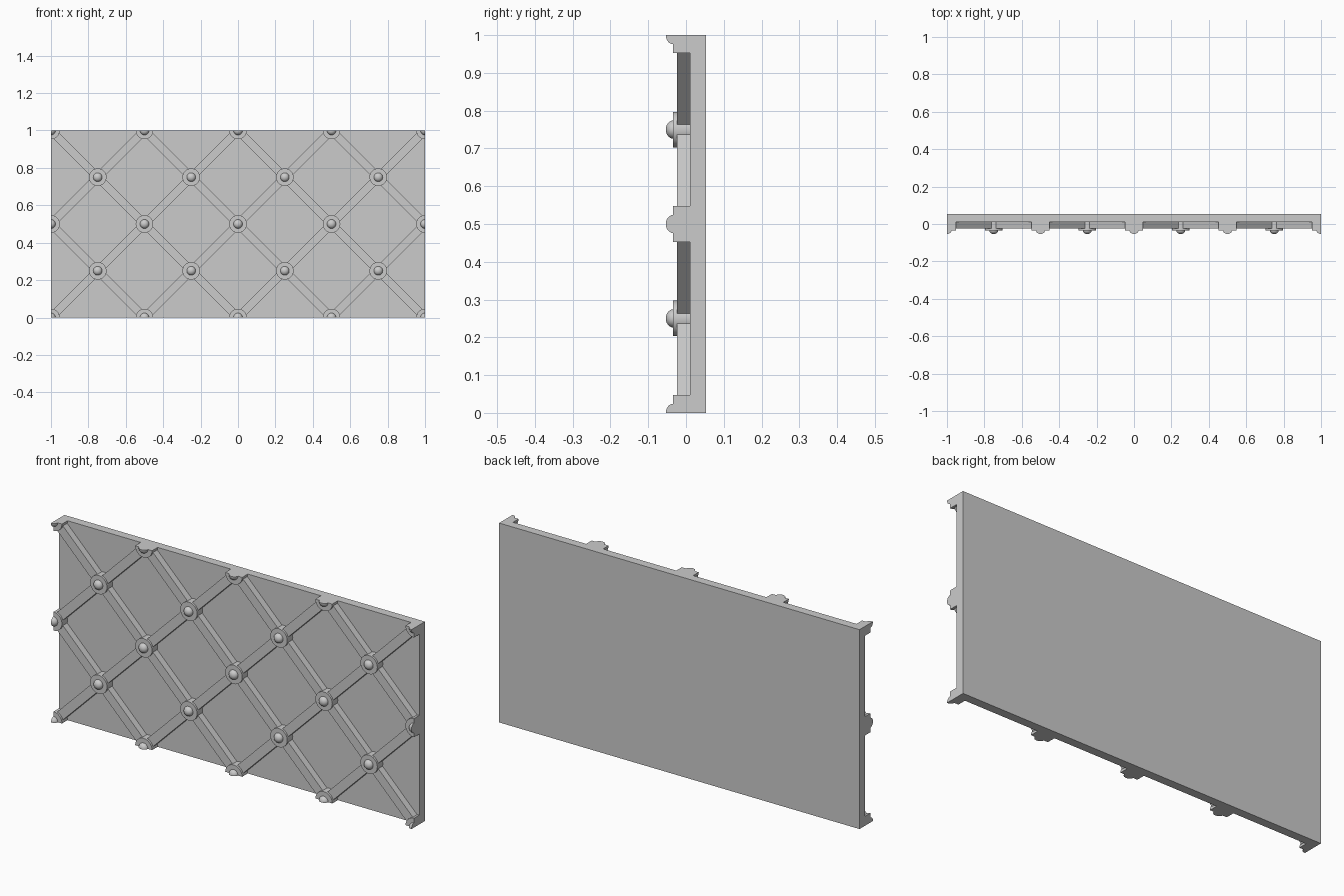
import bpy, bmesh, math
from mathutils import Vector, Matrix

if "Cube" in bpy.data.objects:
    bpy.data.objects.remove(bpy.data.objects["Cube"])

BACK, FACE = 0.053, 0.01      # slab back and front
RIB_Y, RIB_W = -0.024, 0.045  # rib front and width
DISC_Y, DISC_R = -0.034, 0.047
DOME_R, DOME_H = 0.024, 0.0195


def clip_to_panel(bm):
    """Trim geometry at the panel outline and cap each cut."""
    for co, no in (((1, 0, 0), (1, 0, 0)), ((-1, 0, 0), (-1, 0, 0)),
                   ((0, 0, 1), (0, 0, 1)), ((0, 0, 0), (0, 0, -1))):
        bmesh.ops.bisect_plane(bm, geom=bm.verts[:] + bm.edges[:] + bm.faces[:],
                               dist=1e-5, plane_co=co, plane_no=no, clear_outer=True)
        rim = [e for e in bm.edges if e.is_boundary]
        if rim:
            bmesh.ops.holes_fill(bm, edges=rim, sides=0)


def finish(bm, name, smooth=False):
    bmesh.ops.recalc_face_normals(bm, faces=bm.faces[:])
    me = bpy.data.meshes.new(name)
    bm.to_mesh(me)
    bm.free()
    ob = bpy.data.objects.new(name, me)
    bpy.context.collection.objects.link(ob)
    if smooth:
        bpy.ops.object.select_all(action='DESELECT')
        ob.select_set(True)
        bpy.context.view_layer.objects.active = ob
        bpy.ops.object.shade_smooth_by_angle(angle=math.radians(30))
    return ob


def box(center, size, rot=Matrix()):
    bm = bmesh.new()
    bmesh.ops.create_cube(bm, size=1, matrix=Matrix.Translation(center) @ rot
                          @ Matrix.Diagonal((*size, 1)))
    return bm


def boss(x, z):
    """Round disc with a domed stud, turned about the y axis."""
    dome = [(DOME_R * math.cos(a), DISC_Y - DOME_H * math.sin(a))
            for a in (math.pi / 2 * i / 6 for i in range(6))]
    pts = [(0, FACE), (DISC_R, FACE), (DISC_R, DISC_Y)] + dome + [(0, DISC_Y - DOME_H)]
    bm = bmesh.new()
    vs = [bm.verts.new((r, y, 0)) for r, y in pts]
    es = [bm.edges.new(p) for p in zip(vs, vs[1:])]
    bmesh.ops.spin(bm, geom=vs + es, cent=(0, 0, 0), axis=(0, 1, 0),
                   angle=math.tau, steps=24)
    bmesh.ops.remove_doubles(bm, verts=bm.verts[:], dist=1e-5)
    bmesh.ops.translate(bm, verts=bm.verts[:], vec=(x, 0, z))
    clip_to_panel(bm)
    finish(bm, "boss", smooth=True)


# backing slab
finish(box((0, (BACK + FACE) / 2, 0.5), (2, BACK - FACE, 1)), "panel")

# diagonal lattice ribs, both directions
for side in (1, -1):
    for i in range(5):
        bm = box((-1 + 0.5 * i, (FACE + RIB_Y) / 2, 0.5), (3, FACE - RIB_Y, RIB_W),
                 Matrix.Rotation(side * math.pi / 4, 4, 'Y'))
        clip_to_panel(bm)
        finish(bm, "lattice_rib")

# studded bosses at every crossing
for j in range(5):
    for i in range(5 - j % 2):
        boss(-1 + 0.5 * i + 0.25 * (j % 2), 0.25 * j)
